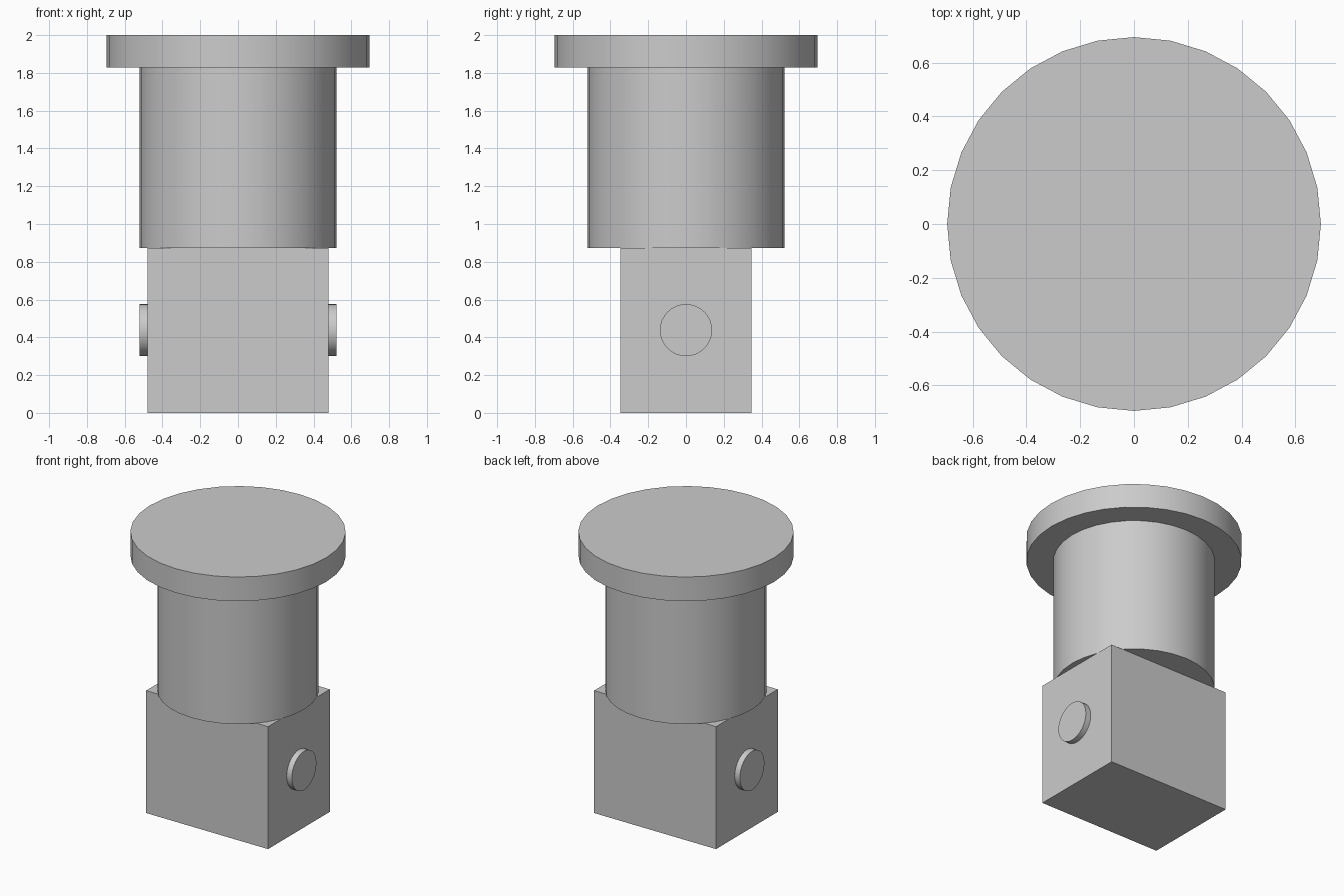
import bpy
import math

default = bpy.data.objects.get("Cube")
if default:
    bpy.data.objects.remove(default, do_unlink=True)

grey = bpy.data.materials.new("light grey")
grey.use_nodes = True
colour = (0.6, 0.6, 0.6, 1)
grey.diffuse_color = colour
grey.node_tree.nodes["Principled BSDF"].inputs["Base Color"].default_value = colour


def finish(name):
    obj = bpy.context.object
    obj.name = name
    obj.data.materials.append(grey)
    return obj


def cylinder(name, radius, depth, location, rotation=(0, 0, 0)):
    bpy.ops.mesh.primitive_cylinder_add(
        vertices=32, radius=radius, depth=depth, location=location, rotation=rotation)
    bpy.ops.object.shade_smooth_by_angle(angle=math.radians(30))
    return finish(name)


BLOCK_TOP, SHAFT_TOP, TOP = 0.872, 1.828, 2.0

# Rectangular foot block
bpy.ops.mesh.primitive_cube_add(size=1, location=(0, 0, BLOCK_TOP / 2))
block = finish("foot_block")
block.scale = (0.96, 0.695, BLOCK_TOP)

# Round shaft and wide flat head
cylinder("shaft", 0.521, SHAFT_TOP - BLOCK_TOP, (0, 0, (SHAFT_TOP + BLOCK_TOP) / 2))
cylinder("head_disc", 0.695, TOP - SHAFT_TOP, (0, 0, (TOP + SHAFT_TOP) / 2))

# Cross pin showing on both sides of the block
cylinder("cross_pin", 0.138, 1.042, (0, 0, 0.438), (0, math.radians(90), 0))
